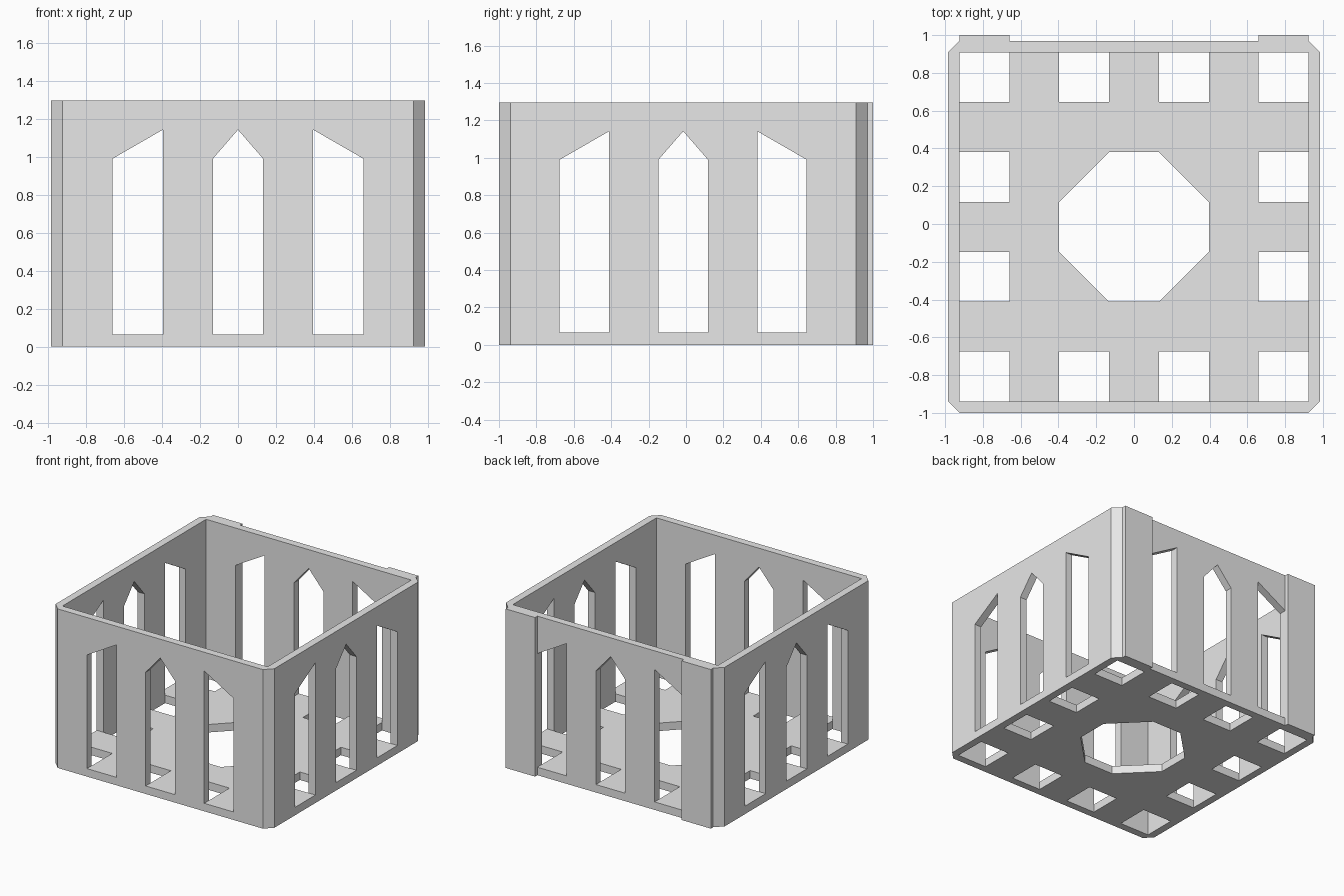
import bpy, bmesh, math
from mathutils import Matrix, Vector

cube = bpy.data.objects.get("Cube")
if cube:
    bpy.data.objects.remove(cube, do_unlink=True)

HEIGHT = 1.295
INNER, OUTER = 0.924, 0.985          # inner and outer wall faces
WALL = OUTER - INNER
FLOOR = 0.065
A, B, C = 0.132, 0.396, 0.66         # grid lines shared by windows and floor holes
SHOULDER, PEAK = 0.99, 1.142         # window heads
CENTRE = Vector((0, -0.015, 0))      # the back pads shift the box forward

grey = bpy.data.materials.new("light_grey")
grey.use_nodes = True
grey.diffuse_color = (0.8, 0.8, 0.8, 1)
grey.node_tree.nodes["Principled BSDF"].inputs["Base Color"].default_value = grey.diffuse_color


def finish(name, bm, direction, matrix=Matrix()):
    """Extrude a flat sheet into a solid and link it as an object."""
    out = bmesh.ops.extrude_face_region(bm, geom=bm.faces[:])
    moved = [g for g in out["geom"] if isinstance(g, bmesh.types.BMVert)]
    bmesh.ops.translate(bm, verts=moved, vec=direction)
    bmesh.ops.recalc_face_normals(bm, faces=bm.faces[:])
    bm.transform(Matrix.Translation(CENTRE) @ matrix)
    mesh = bpy.data.meshes.new(name)
    bm.to_mesh(mesh)
    bm.free()
    mesh.materials.append(grey)
    bpy.context.collection.objects.link(bpy.data.objects.new(name, mesh))


def sheet(loops):
    """Flat sheet bounded by the first loop, with the others as holes."""
    bm = bmesh.new()
    for loop in loops:
        verts = [bm.verts.new(p) for p in loop]
        for a, b in zip(verts, verts[1:] + verts[:1]):
            bm.edges.new((a, b))
    bmesh.ops.triangle_fill(bm, edges=bm.edges[:], use_beauty=True, use_dissolve=False)
    return bm


def upright(points):
    return [(x, -OUTER, z) for x, z in points]


# Four walls, each with a pointed window between two half-pointed ones
outline = [(-INNER, 0), (INNER, 0), (INNER, HEIGHT), (-INNER, HEIGHT)]
middle = [(-A, FLOOR), (A, FLOOR), (A, SHOULDER), (0, PEAK), (-A, SHOULDER)]
windows = [middle]
for s in (-1, 1):
    windows.append([(s * B, FLOOR), (s * C, FLOOR), (s * C, SHOULDER), (s * B, PEAK)])

for k, side in enumerate(("front", "left", "back", "right")):
    turn = Matrix.Rotation(k * math.pi / 2, 4, "Z")
    wall = sheet([upright(p) for p in [outline] + windows])
    finish(side + "_wall", wall, (0, WALL, 0), turn)
    # Bevelled corner post at the end of each wall
    post = sheet([[(INNER, -INNER, 0), (INNER, -OUTER, 0), (OUTER, -INNER, 0)]])
    finish(side + "_corner_post", post, (0, 0, HEIGHT), turn)

# Floor: a grid of cells without the border holes and the central octagon
lines = [-INNER, -C, -B, -A, A, B, C, INNER]
last = len(lines) - 2
floor = bmesh.new()
for i in range(last + 1):
    for j in range(last + 1):
        border_hole = (i in (0, last) or j in (0, last)) and i % 2 == 0 and j % 2 == 0
        central = 2 <= i <= 4 and 2 <= j <= 4
        corners = [(lines[i + a], lines[j + b], 0) for a, b in ((0, 0), (1, 0), (1, 1), (0, 1))]
        if border_hole or (central and (i == 3 or j == 3)):
            continue
        if central:                  # keep only the outer half of the octagon's corner cells
            corners.remove(min(corners, key=lambda p: abs(p[0]) + abs(p[1])))
        floor.faces.new([floor.verts.new(p) for p in corners])
bmesh.ops.remove_doubles(floor, verts=floor.verts[:], dist=0.0001)
finish("floor", floor, (0, 0, FLOOR))

# Raised pads on the outside of the back wall
for s, side in ((1, "left"), (-1, "right")):
    pad = sheet([[(s * x, OUTER, z) for x, z in ((C, 0), (INNER, 0), (INNER, HEIGHT), (C, HEIGHT))]])
    finish(side + "_back_pad", pad, (0, 0.03, 0))
